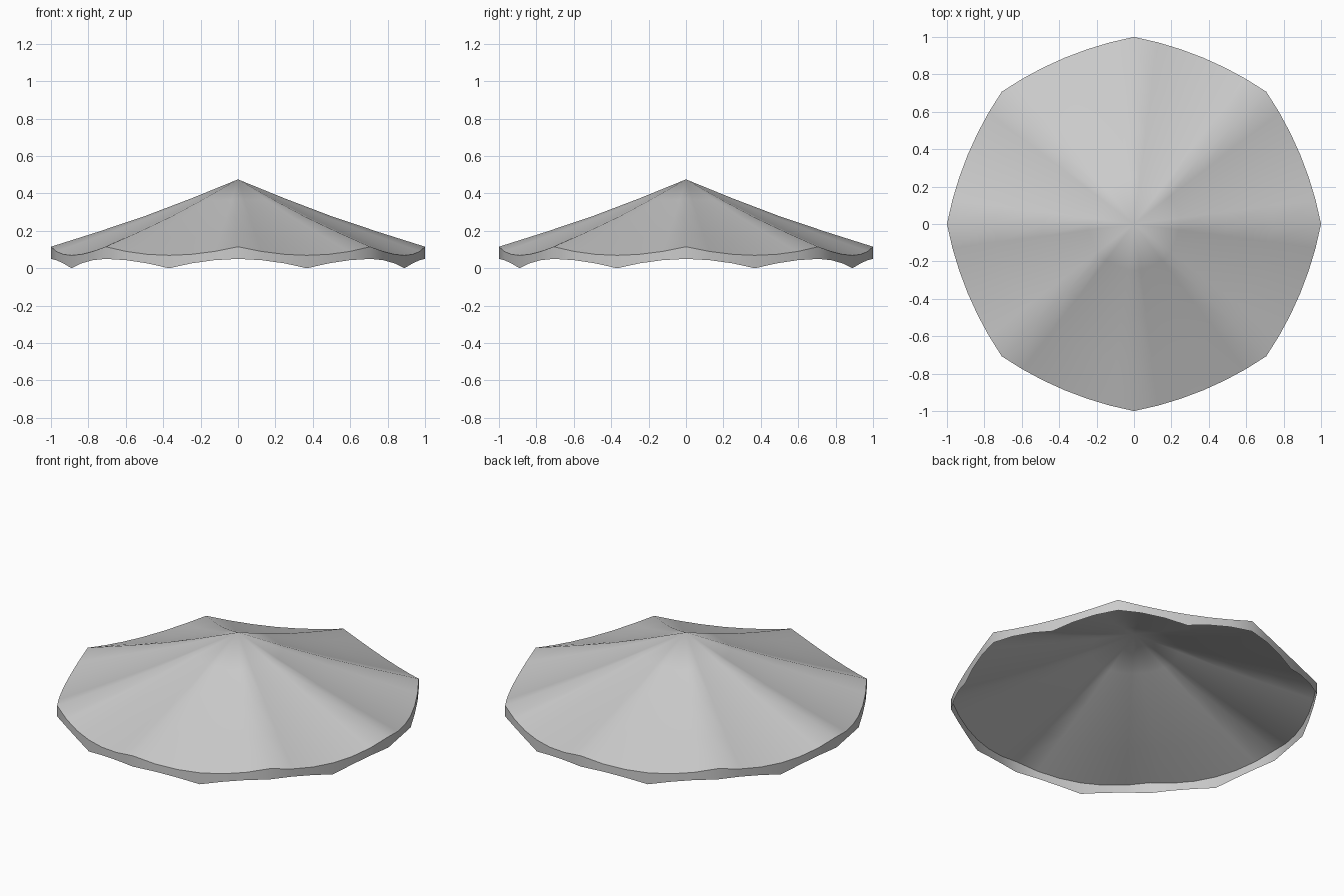
import bpy, bmesh, math

if "Cube" in bpy.data.objects:
    bpy.data.objects.remove(bpy.data.objects["Cube"])

RIBS, SEG = 8, 6            # panels, and divisions per panel
N = RIBS * SEG

grey = bpy.data.materials.new("light grey cloth")
grey.diffuse_color = (0.6, 0.6, 0.6, 1)
grey.use_nodes = True
grey.node_tree.nodes["Principled BSDF"].inputs["Base Color"].default_value = grey.diffuse_color


def sag(i):
    """0 at a rib, 1 in the middle of a panel"""
    t = (i % SEG) / SEG
    return 4 * t * (1 - t)


def point(i, u, z):
    a = 2 * math.pi * i / N
    r = u * (1 - 0.037 * sag(i))
    return (r * math.cos(a), r * math.sin(a), z)


def hem(i):
    """valance bottom: flat at the ribs, pointed mid-panel"""
    t = (i % SEG) / SEG
    d = min(t, 1 - t) * 2
    return 0.05 * (1 - d ** 1.8)


bm = bmesh.new()
apex = bm.verts.new((0, 0, 0.475))
# canopy rings (radius, rib height, panel sag), slightly concave towards the rim
rings = [[bm.verts.new(point(i, u, z - s * sag(i))) for i in range(N)]
         for u, z, s in ((0.25, 0.373, 0.008), (0.5, 0.278, 0.018),
                         (0.75, 0.194, 0.031), (1.0, 0.115, 0.046))]
# scalloped valance hanging from the rim
rings.append([bm.verts.new(point(i, 1, hem(i))) for i in range(N)])
for i in range(N):
    j = (i + 1) % N
    bm.faces.new((apex, rings[0][i], rings[0][j]))
    for a, b in zip(rings, rings[1:]):
        bm.faces.new((a[i], b[i], b[j], a[j]))
bmesh.ops.recalc_face_normals(bm, faces=bm.faces)

me = bpy.data.meshes.new("parasol_canopy")
bm.to_mesh(me)
bm.free()
me.materials.append(grey)
canopy = bpy.data.objects.new("parasol_canopy", me)
bpy.context.collection.objects.link(canopy)

# smooth cloth with a crisp rim
bpy.context.view_layer.objects.active = canopy
canopy.select_set(True)
bpy.ops.object.shade_smooth_by_angle(angle=math.radians(40))
